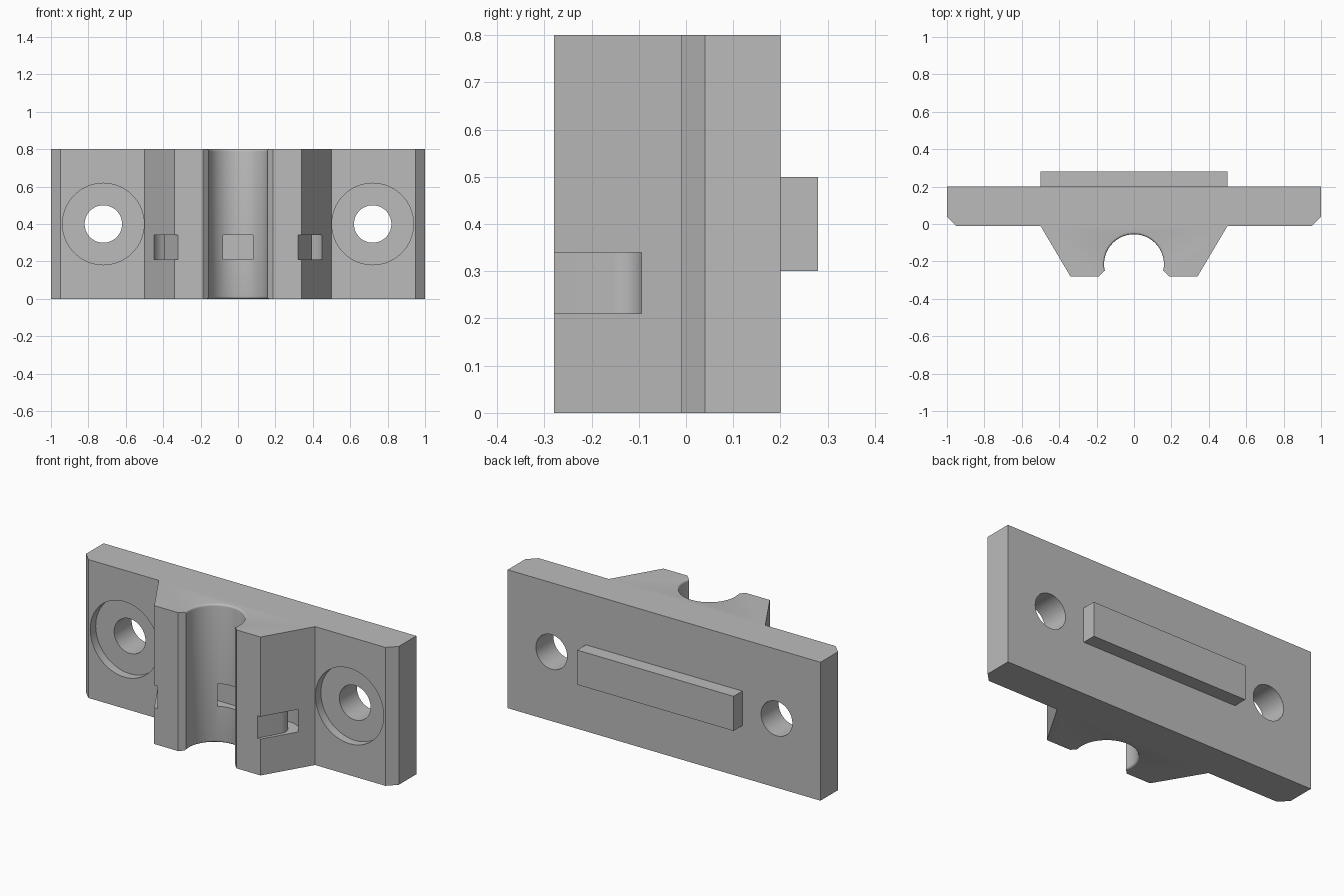
import bpy, bmesh
from math import sin, cos, pi, radians

cube = bpy.data.objects.get("Cube")
if cube:
    bpy.data.objects.remove(cube, do_unlink=True)

grey = bpy.data.materials.new("light grey")
grey.use_nodes = True
colour = (0.5, 0.5, 0.5, 1)
grey.diffuse_color = colour
grey.node_tree.nodes["Principled BSDF"].inputs["Base Color"].default_value = colour

HEIGHT = 0.8
FRONT = -0.28


def make_object(name, bm):
    bmesh.ops.recalc_face_normals(bm, faces=bm.faces)
    mesh = bpy.data.meshes.new(name)
    bm.to_mesh(mesh)
    bm.free()
    mesh.materials.append(grey)
    obj = bpy.data.objects.new(name, mesh)
    bpy.context.collection.objects.link(obj)
    return obj


def prism(name, half, z0, z1):
    """Extrude a plan outline given by its +x half, mirrored across x = 0."""
    outline = half + [(-x, y) for x, y in reversed(half) if x > 0]
    bm = bmesh.new()
    face = bm.faces.new([bm.verts.new((x, y, z0)) for x, y in outline])
    top = bmesh.ops.extrude_face_region(bm, geom=[face])["geom"]
    bmesh.ops.translate(bm, vec=(0, 0, z1 - z0),
                        verts=[v for v in top if isinstance(v, bmesh.types.BMVert)])
    return make_object(name, bm)


def lathe(name, profile, centre, along_y=False, steps=64):
    """Closed solid of revolution from (radius, distance along axis) pairs."""
    bm = bmesh.new()
    rings = []
    for r, d in profile:
        ring = []
        for i in range(steps):
            u, v = r * cos(2 * pi * i / steps), r * sin(2 * pi * i / steps)
            x, y, z = (u, d, v) if along_y else (u, v, d)
            ring.append(bm.verts.new((x + centre[0], y + centre[1], z + centre[2])))
        rings.append(ring)
    for a, b in zip(rings, rings[1:]):
        for i in range(steps):
            j = (i + 1) % steps
            bm.faces.new((a[i], a[j], b[j], b[i]))
    bm.faces.new(rings[0])
    bm.faces.new(rings[-1])
    return make_object(name, bm)


def arc(cx, cy, r, a0, a1, steps=14):
    return [(cx + r * cos(radians(a0 + (a1 - a0) * i / steps)),
             cy + r * sin(radians(a0 + (a1 - a0) * i / steps))) for i in range(steps + 1)]


# Chamfered plate and tapered holder in one plan outline
body = prism("mount_body", [(0.34, FRONT), (0.5, -0.01), (0.95, -0.01),
                            (1.0, 0.04), (1.0, 0.2)], 0, HEIGHT)
cutters = []

# Rod bore with rounded rims
BORE, RIM = 0.16, 0.012
lower = [(BORE + RIM * (1 - sin(t * pi / 8)), RIM * (1 - cos(t * pi / 8))) for t in range(5)]
lower = [(BORE + RIM, -0.05)] + lower
upper = [(r, HEIGHT - z) for r, z in reversed(lower)]
cutters.append(lathe("bore_cutter", lower + upper, (0, -0.215, 0)))

# Chamfered mouth of the bore
cutters.append(prism("mouth_cutter", [(0.157, -0.25), (0.207, -0.3)][::-1],
                     -0.05, HEIGHT + 0.05))

# Tie strap channel, running round behind the bore
SLOPE = -29.3
cx, cy, inner, outer = 0.344, -0.129, 0.053, 0.112


def tail(point, y=-0.4):
    return (point[0] + (point[1] - y) * math_slope, y)


math_slope = sin(radians(SLOPE)) / cos(radians(SLOPE))
inside = arc(cx, cy, inner, 90, SLOPE)
outside = arc(cx, cy, outer, SLOPE, 90)
cutters.append(prism("strap_cutter", inside + [tail(inside[-1]), tail(outside[0])] + outside,
                     0.21, 0.34))

# Counterbored screw holes
for side in (-1, 1):
    cutters.append(lathe("screw_cutter", [(0.218, -0.1), (0.218, 0.04), (0.1, 0.04), (0.1, 0.3)],
                         (side * 0.72, 0, 0.4), along_y=True))

bpy.context.view_layer.objects.active = body
for cutter in cutters:
    mod = body.modifiers.new(cutter.name, "BOOLEAN")
    mod.operation = "DIFFERENCE"
    mod.solver = "EXACT"
    mod.object = cutter
    bpy.ops.object.modifier_apply(modifier=mod.name)
    bpy.data.objects.remove(cutter, do_unlink=True)

# Locating key on the back
prism("back_key", [(0.5, 0.2), (0.5, 0.28)], 0.3, 0.5)

bpy.ops.object.select_all(action="DESELECT")
body.select_set(True)
bpy.context.view_layer.objects.active = body
bpy.ops.object.shade_smooth_by_angle(angle=radians(30))
